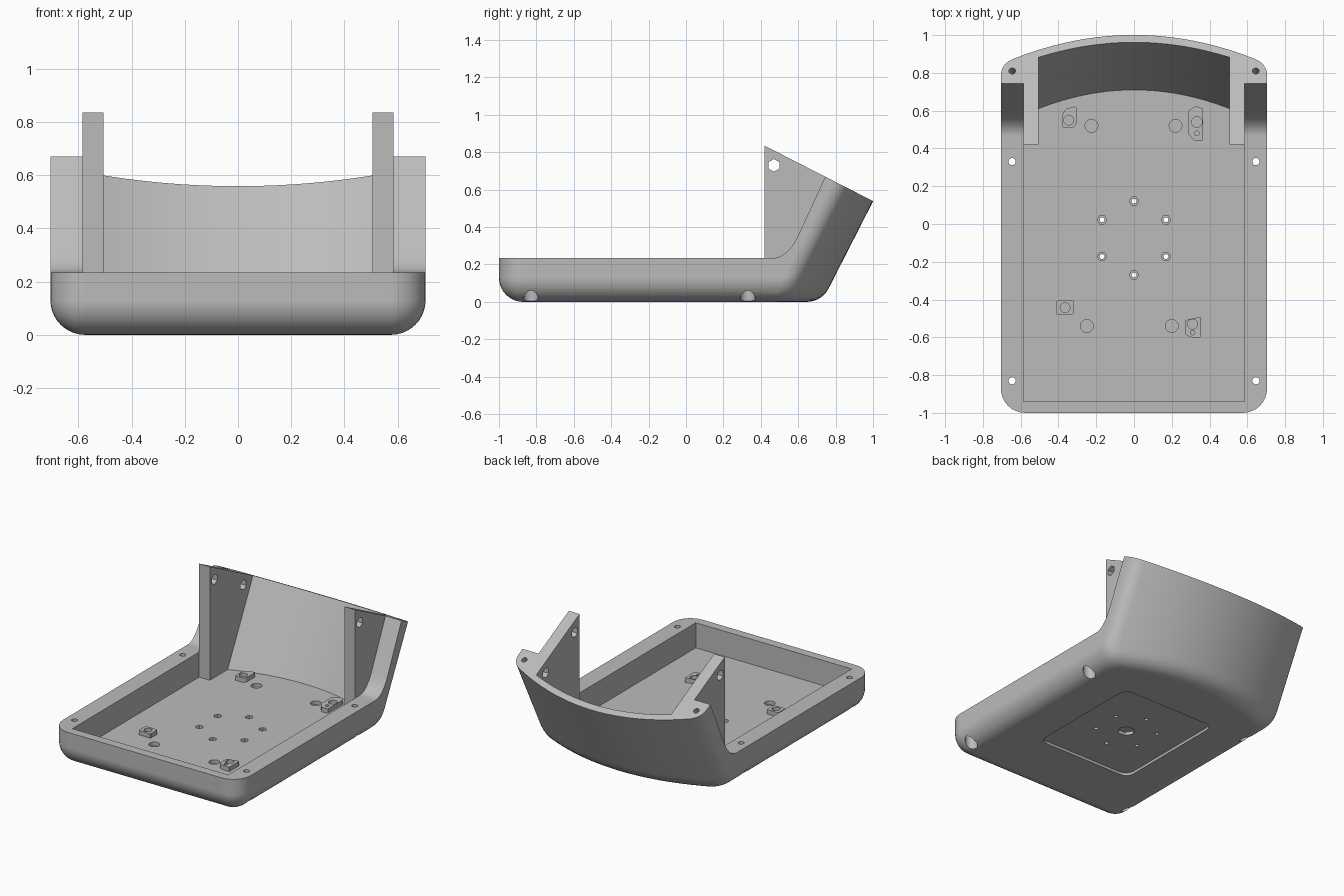
import bpy, bmesh, math
from mathutils import Vector, Matrix

if "Cube" in bpy.data.objects:
    bpy.data.objects.remove(bpy.data.objects["Cube"], do_unlink=True)

grey = bpy.data.materials.new("plain grey")
grey.use_nodes = True
colour = (0.5, 0.5, 0.5, 1)
grey.diffuse_color = colour
grey.node_tree.nodes["Principled BSDF"].inputs["Base Color"].default_value = colour

LEAN = 0.51        # rearward lean of the back wall per unit of height
HALF = 0.705       # half width of the case
INNER = 0.585      # half width of the cavity
RIM = 0.235        # height of the tray rim
FLOOR = 0.065      # height of the cavity floor
RIB = 0.42         # front of the two ribs
ROUND = 0.13       # bottom edge radius
BOW = 0.39         # bow of the back wall


def loft(name, rings):
    """Closed solid through rings of equal point count."""
    bm = bmesh.new()
    loops = [[bm.verts.new(p) for p in ring] for ring in rings]
    n = len(loops[0])
    for a, b in zip(loops, loops[1:]):
        for i in range(n):
            j = (i + 1) % n
            bm.faces.new((a[i], a[j], b[j], b[i]))
    bm.faces.new(loops[0][::-1])
    bm.faces.new(loops[-1])
    bmesh.ops.recalc_face_normals(bm, faces=bm.faces)
    mesh = bpy.data.meshes.new(name)
    bm.to_mesh(mesh)
    bm.free()
    mesh.materials.append(grey)
    ob = bpy.data.objects.new(name, mesh)
    bpy.context.collection.objects.link(ob)
    return ob


def prism_z(name, pts, z0, z1):
    return loft(name, [[(x, y, z) for x, y in pts] for z in (z0, z1)])


def prism_x(name, pts, x0, x1):
    return loft(name, [[(x, y, z) for y, z in pts] for x in (x0, x1)])


def rounded(pts, radius, steps=6):
    """Polygon with softened corners."""
    out = []
    pts = [Vector(p) for p in pts]
    for i, p in enumerate(pts):
        a = p + (pts[i - 1] - p).normalized() * radius
        b = p + (pts[(i + 1) % len(pts)] - p).normalized() * radius
        for k in range(steps + 1):
            t = k / steps
            out.append(tuple(a * (1 - t) ** 2 + p * 2 * t * (1 - t) + b * t * t))
    return out


def rect(x0, x1, y0, y1):
    return [(x0, y0), (x1, y0), (x1, y1), (x0, y1)]


def cylinder(centre, radius, depth, rotation=None, sides=20):
    rings = []
    for h in (-depth / 2, depth / 2):
        ring = []
        for i in range(sides):
            a = math.tau * i / sides
            p = Vector((radius * math.cos(a), radius * math.sin(a), h))
            ring.append((rotation @ p if rotation else p) + Vector(centre))
        rings.append(ring)
    return loft("hole_cutter", rings)


def boolean(target, tool, operation="DIFFERENCE"):
    mod = target.modifiers.new("cut", "BOOLEAN")
    mod.object, mod.operation, mod.solver = tool, operation, "EXACT"
    tool.hide_render = True
    bpy.context.view_layer.objects.active = target
    bpy.ops.object.modifier_apply(modifier=mod.name)
    bpy.data.objects.remove(tool, do_unlink=True)


def outline(z, inset, back):
    """Plan section: rounded front corners and a bowed back."""
    w, front = HALF - inset, -1 + inset
    rad = max(ROUND - inset, 0.004)
    bow = lambda x: back - BOW * x * x
    side = []                                  # right half, front to back
    for k in range(9):
        a = math.pi / 2 * k / 8
        side.append((w - rad + rad * math.sin(a), front + rad - rad * math.cos(a)))
    s, c, e = (Vector((w, bow(w) - 0.08)), Vector((w, bow(w))),
               Vector((w - 0.065, bow(w - 0.065))))
    for k in range(9):
        t = k / 8
        side.append(tuple(s * (1 - t) ** 2 + c * 2 * t * (1 - t) + e * t * t))
    for k in range(1, 13):
        x = e.x * (1 - k / 12)
        side.append((x, bow(x)))
    mirror = [(-x, y) for x, y in side[-2::-1]]
    return [(x, y, z) for x, y in side + mirror]


# Outer shell with rounded bottom edge and leaning back
rings = []
for deg in range(0, 91, 9):
    t = math.radians(deg)
    z = ROUND * (1 - math.cos(t))
    back = 0.646 + ROUND * math.sin(t) if deg <= 63 else 0.726 + LEAN * z
    rings.append(outline(z, ROUND * (1 - math.sin(t)), back))
rings.append(outline(0.95, 0, 0.726 + LEAN * 0.95))
case = loft("case_body", rings)

# Open space above the rim and above the slanted top
top = lambda y: 0.835 - LEAN * (y - RIB)
boolean(case, prism_x("top_cutter", [(-2, RIM), (RIB, RIM), (RIB, top(RIB)),
                                     (2, top(2)), (2, 2), (-2, 2)], -1, 1))

# Outer shoulders sweeping up to the back wall
sweep = [(0.3, RIM)]
a, b, c = Vector((0.465, RIM)), Vector((0.54, RIM)), Vector((0.597, 0.35))
for k in range(11):
    t = k / 10
    sweep.append(tuple(a * (1 - t) ** 2 + b * 2 * t * (1 - t) + c * t * t))
sweep += [(0.745, 0.67), (0.883, 0.97), (0.3, 0.97)]
for s in (-1, 1):
    boolean(case, prism_x("shoulder_cutter", sweep, s * INNER, s))

# Main cavity, then the bowed cavity between the ribs
boolean(case, prism_z("cavity_cutter", rect(-INNER, INNER, -0.94, RIB), FLOOR, 0.4))
arc = [0.505 * (1 - k / 12) for k in range(25)]
cavity = []
for z in (FLOOR, 1.0):
    ring = [(-0.505, 0.3, z), (0.505, 0.3, z)]
    ring += [(x, 0.71 + LEAN * (z - FLOOR) - BOW * x * x, z) for x in arc]
    cavity.append(ring)
boolean(case, loft("back_cavity_cutter", cavity))

# Underside pocket with a shallow hexagonal seat
MID = -0.075
boolean(case, prism_z("pocket_cutter",
                      rounded(rect(-0.36, 0.36, MID - 0.42, MID + 0.42), 0.07),
                      -0.1, 0.018))
boolean(case, cylinder((0, MID, 0), 0.055, 0.08, sides=6))

# Ring of six mounting holes with countersinks
for i in range(6):
    a = math.pi / 2 + math.tau * i / 6
    x, y = 0.195 * math.cos(a), MID + 0.195 * math.sin(a)
    boolean(case, cylinder((x, y, 0.05), 0.013, 0.3, sides=12))
    boolean(case, cylinder((x, y, FLOOR), 0.025, 0.04, sides=6))

# Rim screw holes, top screw holes and rib holes
tilt = Matrix.Rotation(-math.atan(LEAN), 3, "X")
across = Matrix.Rotation(math.pi / 2, 3, "Y")
for s in (-1, 1):
    for y in (0.33, -0.83):
        boolean(case, cylinder((s * 0.645, y, 0.1), 0.019, 0.5))
        boolean(case, cylinder((s * 0.645, y, 0), 0.04, 0.22))
    boolean(case, cylinder((s * 0.645, 0.81, 0.635), 0.018, 0.2, tilt))
    boolean(case, cylinder((s * 0.545, 0.47, 0.73), 0.034, 0.3, across, 6))
    boolean(case, cylinder((s * 0.535, 0.78, 0.575), 0.034, 0.12, across, 6))

# Shallow round recesses in the floor
for x, y in ((-0.225, 0.52), (0.22, 0.52), (-0.25, -0.54), (0.2, -0.54)):
    boolean(case, cylinder((x, y, FLOOR), 0.034, 0.05))

# Raised pads with sockets
pads = [
    ("back_right_pad", [(-0.38, 0.51), (-0.32, 0.51), (-0.305, 0.53),
                        (-0.305, 0.625), (-0.36, 0.61), (-0.38, 0.58)],
     [(-0.345, 0.55, 0.026)]),
    ("back_left_pad", [(0.285, 0.48), (0.32, 0.44), (0.365, 0.44),
                       (0.365, 0.61), (0.33, 0.625), (0.285, 0.6)],
     [(0.333, 0.54, 0.028), (0.333, 0.48, 0.012)]),
    ("front_right_pad", rect(-0.41, -0.32, -0.48, -0.405),
     [(-0.365, -0.443, 0.026)]),
    ("front_left_pad", [(0.27, -0.585), (0.3, -0.6), (0.355, -0.6),
                        (0.355, -0.49), (0.27, -0.51)],
     [(0.31, -0.53, 0.026), (0.31, -0.575, 0.012)]),
]
parts = [case]
for name, pts, sockets in pads:
    pad = prism_z(name, rounded(pts, 0.009, 3), FLOOR - 0.01, FLOOR + 0.03)
    for x, y, r in sockets:
        boolean(pad, cylinder((x, y, FLOOR + 0.035), r, 0.06, sides=16))
    parts.append(pad)

# Smooth curved surfaces while keeping edges crisp
for ob in parts:
    bpy.ops.object.select_all(action="DESELECT")
    ob.select_set(True)
    bpy.context.view_layer.objects.active = ob
    bpy.ops.object.shade_smooth_by_angle(angle=math.radians(25))
    ob.modifiers.new("even normals", "WEIGHTED_NORMAL").keep_sharp = True
